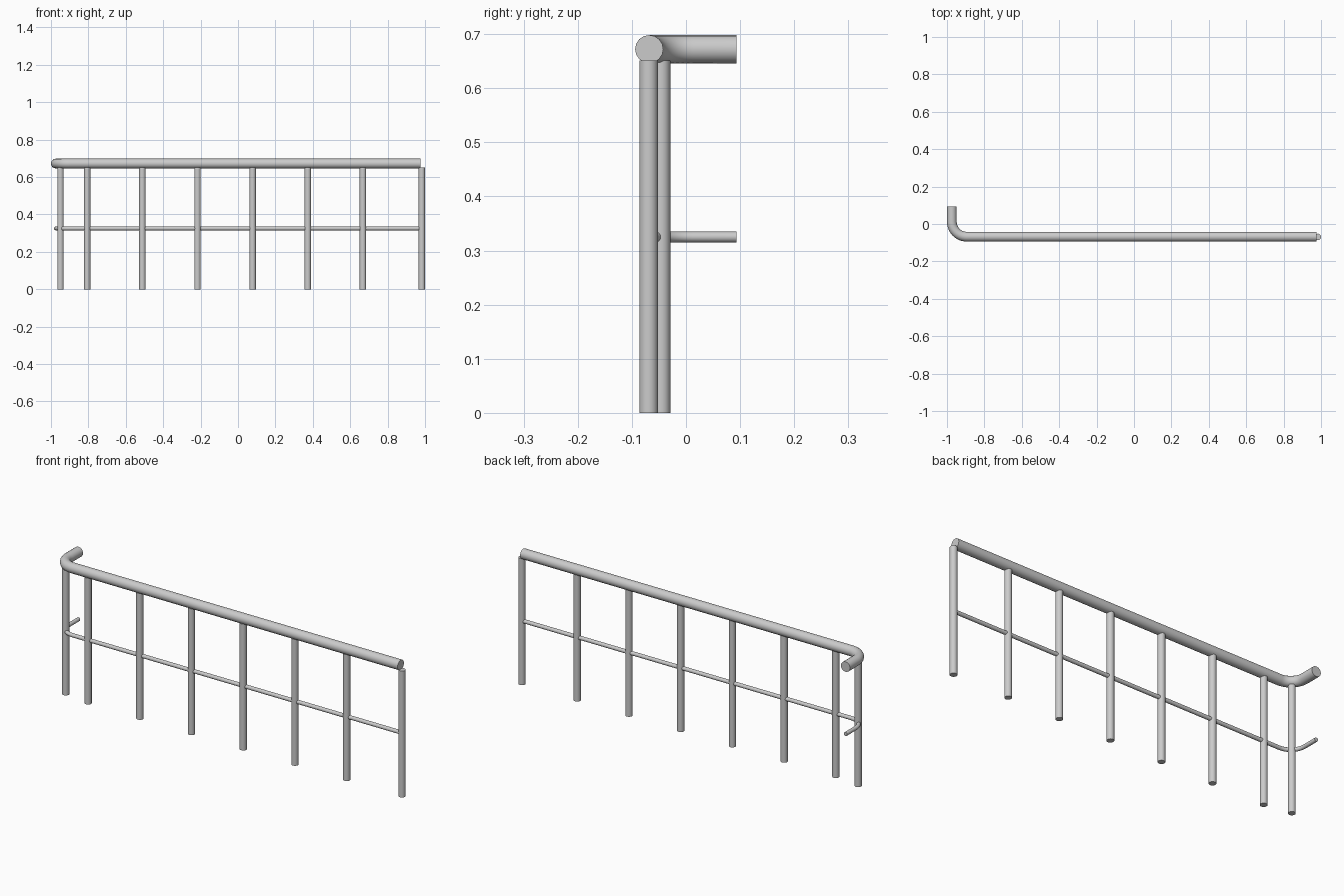
import bpy
from math import sin, cos, pi, radians

if "Cube" in bpy.data.objects:
    bpy.data.objects.remove(bpy.data.objects["Cube"])

RAIL_X, RAIL_Y, BEND = -0.974, -0.068, 0.08


def smooth(obj):
    bpy.ops.object.select_all(action='DESELECT')
    obj.select_set(True)
    bpy.context.view_layer.objects.active = obj
    bpy.ops.object.shade_smooth_by_angle(angle=radians(35))


def rail(name, z, radius):
    # straight run, quarter bend at the left corner, short return to the back
    cx, cy = RAIL_X + BEND, RAIL_Y + BEND
    pts = [(0.975, RAIL_Y)]
    for i in range(13):
        a = i / 12 * pi / 2
        pts.append((cx - BEND * sin(a), cy - BEND * cos(a)))
    pts.append((RAIL_X, 0.093))
    curve = bpy.data.curves.new(name, 'CURVE')
    curve.dimensions = '3D'
    curve.bevel_depth = radius
    curve.bevel_resolution = 6
    curve.use_fill_caps = True
    spline = curve.splines.new('POLY')
    spline.points.add(len(pts) - 1)
    for p, (x, y) in zip(spline.points, pts):
        p.co = (x, y, z, 1)
    obj = bpy.data.objects.new(name, curve)
    bpy.context.collection.objects.link(obj)
    bpy.ops.object.select_all(action='DESELECT')
    obj.select_set(True)
    bpy.context.view_layer.objects.active = obj
    bpy.ops.object.convert(target='MESH')
    smooth(bpy.context.view_layer.objects.active)


def post(name, x, y, height=0.651):
    bpy.ops.mesh.primitive_cylinder_add(vertices=28, radius=0.0172, depth=height,
                                        location=(x, y, height / 2))
    obj = bpy.context.object
    obj.name = name
    smooth(obj)


# Handrail and thin middle rail
rail("handrail", 0.672, 0.026)
rail("middle_rail", 0.325, 0.01)

# Corner post under the bend, evenly spaced posts, and the end post
post("corner_post", -0.949, -0.046)
for i in range(6):
    post(f"post_{i + 1}", -0.806 + i * 0.2948, -0.069)
post("end_post", 0.983, -0.069)
